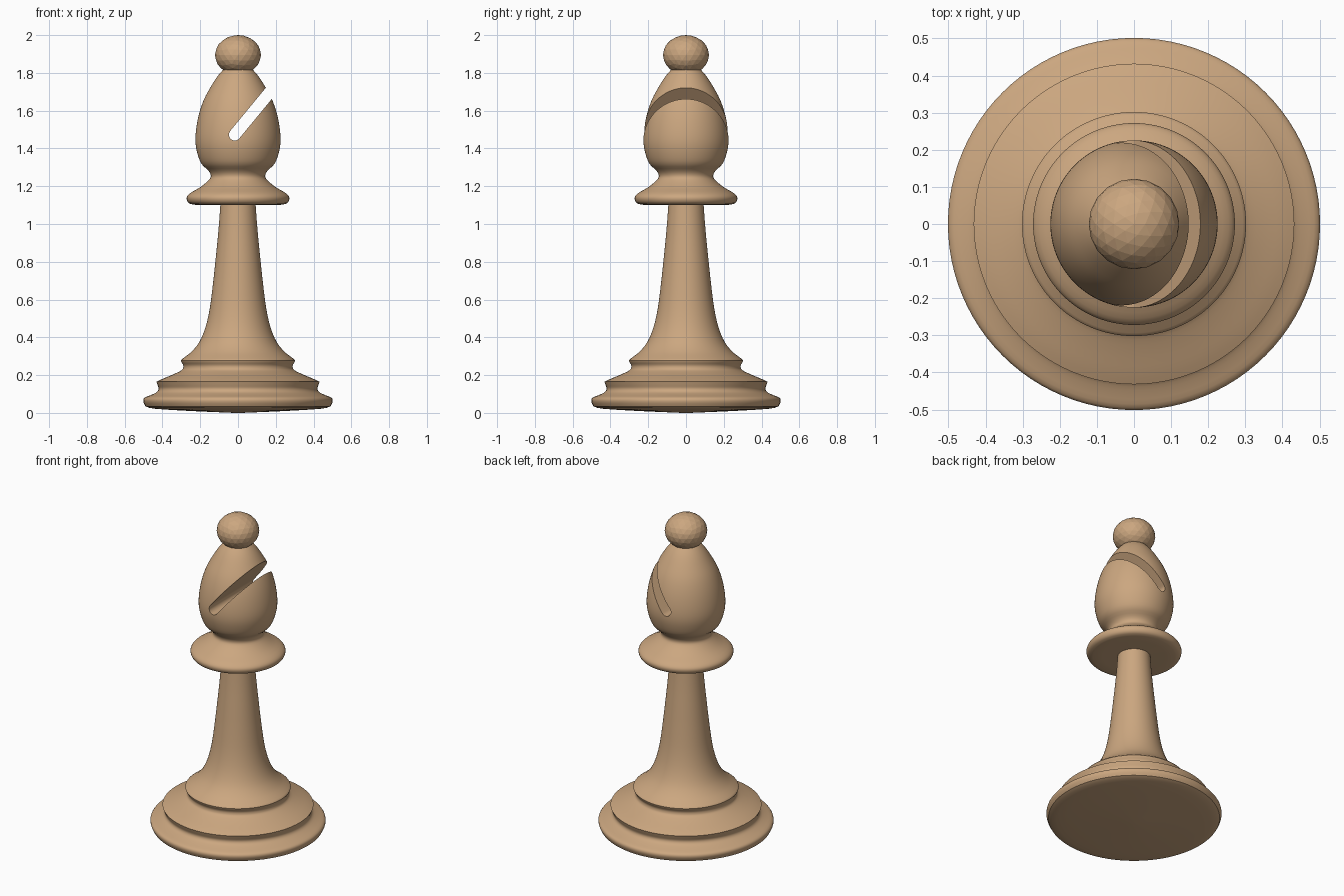
import bpy, bmesh, math
from mathutils import Vector

if "Cube" in bpy.data.objects:
    bpy.data.objects.remove(bpy.data.objects["Cube"])

wood = bpy.data.materials.new("light wood")
wood.diffuse_color = (0.60, 0.385, 0.215, 1)
wood.use_nodes = True
wood.node_tree.nodes["Principled BSDF"].inputs["Base Color"].default_value = wood.diffuse_color


def smooth_profile(pts, steps=3):
    """Catmull-Rom interpolation through (radius, height) points."""
    p = [Vector(q) for q in pts]
    p = [p[0]] + p + [p[-1]]
    out = []
    for i in range(1, len(p) - 2):
        a, b, c, d = p[i - 1:i + 3]
        for k in range(steps):
            t = k / steps
            out.append(0.5 * (2 * b + (c - a) * t + (2 * a - 5 * b + 4 * c - d) * t * t
                              + (3 * b - a - 3 * c + d) * t ** 3))
    return out + [p[-1]]


def finish(name, bm):
    bmesh.ops.recalc_face_normals(bm, faces=bm.faces[:])
    mesh = bpy.data.meshes.new(name)
    bm.to_mesh(mesh)
    bm.free()
    mesh.materials.append(wood)
    ob = bpy.data.objects.new(name, mesh)
    bpy.context.collection.objects.link(ob)
    return ob


def smooth(ob, angle=32):
    bpy.ops.object.select_all(action='DESELECT')
    ob.select_set(True)
    bpy.context.view_layer.objects.active = ob
    bpy.ops.object.shade_smooth_by_angle(angle=math.radians(angle))


def lathe(name, sections, n=96):
    """Closed solid of revolution; corners between sections stay sharp."""
    prof = [q for s in sections for q in smooth_profile(s)]
    bm = bmesh.new()
    rings = [[bm.verts.new((r * math.cos(2 * math.pi * i / n), r * math.sin(2 * math.pi * i / n), z))
              for i in range(n)] for r, z in prof]
    for lo, hi in zip(rings, rings[1:]):
        for i in range(n):
            j = (i + 1) % n
            bm.faces.new((lo[i], lo[j], hi[j], hi[i]))
    bm.faces.new(rings[0][::-1])
    bm.faces.new(rings[-1])
    bmesh.ops.remove_doubles(bm, verts=bm.verts[:], dist=1e-5)
    return finish(name, bm)


# stepped base with slightly domed underside, and tapering stem
base = lathe("base_and_stem", [
    [(0.02, 0.0), (0.25, 0.01), (0.44, 0.022), (0.49, 0.035)],
    [(0.49, 0.035), (0.501, 0.06), (0.495, 0.08), (0.46, 0.095), (0.43, 0.11), (0.42, 0.128),
     (0.426, 0.148), (0.432, 0.165)],
    [(0.432, 0.165), (0.40, 0.18), (0.345, 0.203), (0.30, 0.225), (0.29, 0.24), (0.291, 0.255),
     (0.302, 0.277), (0.285, 0.293), (0.245, 0.325), (0.205, 0.375), (0.173, 0.45), (0.15, 0.55),
     (0.133, 0.68), (0.12, 0.80), (0.104, 0.96), (0.092, 1.12)]])
smooth(base)

# collar and pointed head in one turned piece
head = lathe("collar_and_head", [
    [(0.05, 1.10), (0.235, 1.102)],
    [(0.235, 1.102), (0.262, 1.112), (0.272, 1.138), (0.255, 1.162), (0.20, 1.195), (0.155, 1.232),
     (0.144, 1.255), (0.156, 1.282), (0.193, 1.318), (0.214, 1.37), (0.225, 1.43), (0.222, 1.50),
     (0.207, 1.58), (0.182, 1.655), (0.148, 1.72), (0.11, 1.78), (0.075, 1.82), (0.05, 1.84)]])

# slanted slot with a rounded end, cut right through the head
ang, rad = math.radians(50.5), 0.031
u = Vector((math.cos(ang), math.sin(ang)))
v = Vector((-u.y, u.x))
end = Vector((-0.017, 1.473))
outline = [end + rad * (v * math.cos(a) - u * math.sin(a))
           for a in (math.pi * k / 12 for k in range(13))]
outline += [end + u * 0.6 - v * rad, end + u * 0.6 + v * rad]
bm = bmesh.new()
face = bm.faces.new([bm.verts.new((x, -0.4, z)) for x, z in outline])
ext = bmesh.ops.extrude_face_region(bm, geom=[face])
bmesh.ops.translate(bm, vec=(0, 0.8, 0), verts=[g for g in ext["geom"] if isinstance(g, bmesh.types.BMVert)])
cutter = finish("slot_cutter", bm)
mod = head.modifiers.new("slot", 'BOOLEAN')
mod.operation, mod.solver, mod.object = 'DIFFERENCE', 'EXACT', cutter
bpy.ops.object.select_all(action='DESELECT')
head.select_set(True)
bpy.context.view_layer.objects.active = head
bpy.ops.object.modifier_apply(modifier=mod.name)
bpy.data.objects.remove(cutter)
smooth(head)

# faceted ball on top
bm = bmesh.new()
bmesh.ops.create_icosphere(bm, subdivisions=3, radius=1)
for vert in bm.verts:
    vert.co = Vector((vert.co.x * 0.122, vert.co.y * 0.122, vert.co.z * 0.105 + 1.895))
finish("top_ball", bm)
